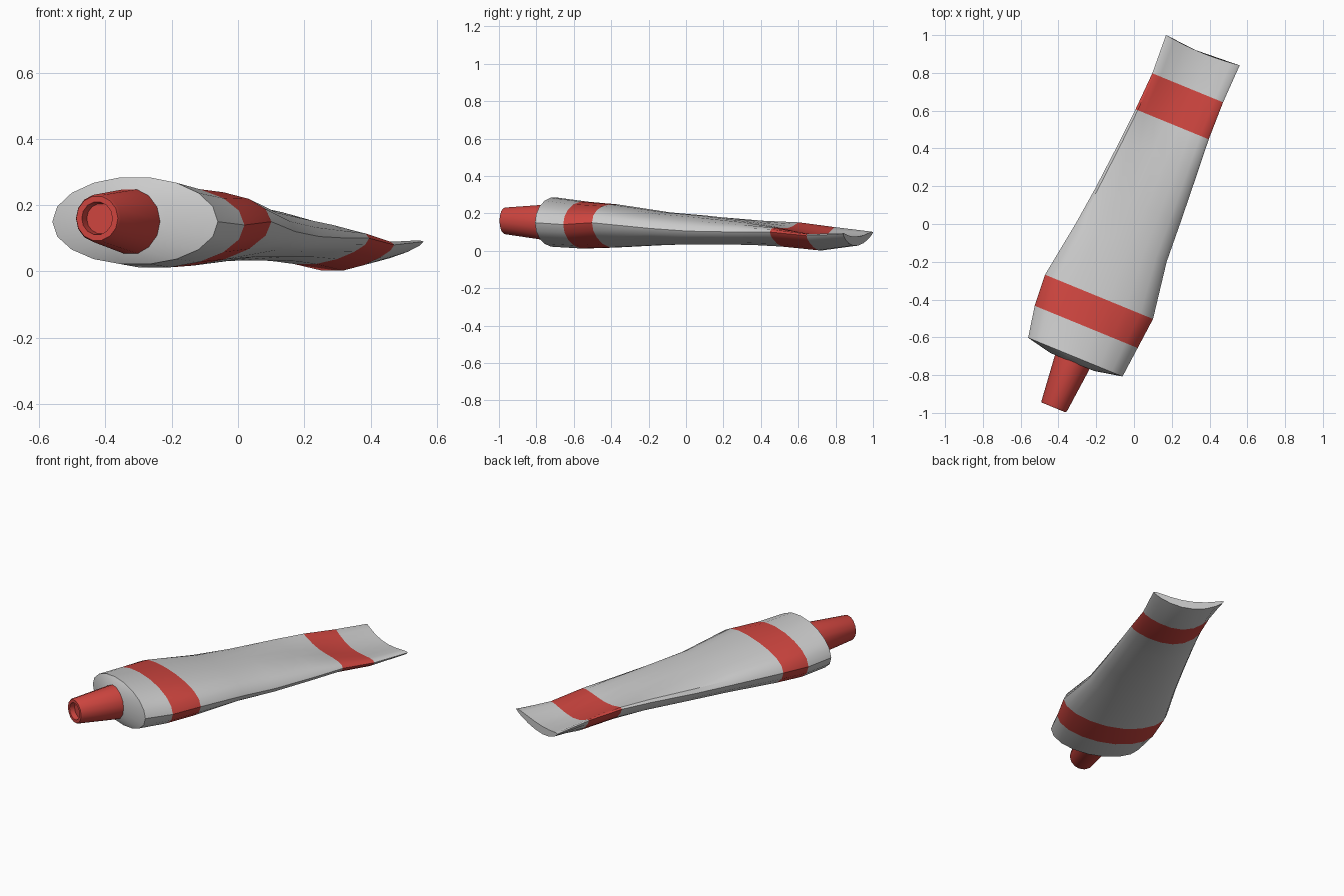
import bpy, bmesh
from math import sin, cos, pi, radians

if "Cube" in bpy.data.objects:
    bpy.data.objects.remove(bpy.data.objects["Cube"])

TURN = radians(-22.3)          # the tube lies diagonally on the ground
SIDES = 18

red = bpy.data.materials.new("red_paint")
red.diffuse_color = (0.62, 0.06, 0.05, 1)
red.use_nodes = True
red.node_tree.nodes["Principled BSDF"].inputs["Base Color"].default_value = red.diffuse_color
grey = bpy.data.materials.new("grey_tube")
grey.diffuse_color = (0.8, 0.8, 0.8, 1)
grey.use_nodes = True
grey.node_tree.nodes["Principled BSDF"].inputs["Base Color"].default_value = grey.diffuse_color


def loft(name, rings, mats, red_spans=()):
    """Skin a list of point rings, cap both ends, colour chosen spans."""
    bm = bmesh.new()
    loops = [[bm.verts.new(p) for p in ring] for ring in rings]
    n = len(loops[0])
    for s, (a, b) in enumerate(zip(loops, loops[1:])):
        for i in range(n):
            j = (i + 1) % n
            f = bm.faces.new((a[i], a[j], b[j], b[i]))
            f.material_index = 1 if s in red_spans else 0
    bm.faces.new(loops[0])
    bm.faces.new(loops[-1])
    bmesh.ops.recalc_face_normals(bm, faces=bm.faces)
    me = bpy.data.meshes.new(name)
    bm.to_mesh(me)
    bm.free()
    for m in mats:
        me.materials.append(m)
    ob = bpy.data.objects.new(name, me)
    bpy.context.collection.objects.link(ob)
    ob.rotation_euler.z = TURN
    bpy.ops.object.select_all(action='DESELECT')
    ob.select_set(True)
    bpy.context.view_layer.objects.active = ob
    bpy.ops.object.shade_smooth_by_angle(angle=radians(38))
    return ob


def section(y, left, right, mid, half, z_left, z_right, dip=0.0):
    """Oval cross-section whose edges may curl above or below its middle."""
    pts = []
    for i in range(SIDES):
        a = 2 * pi * i / SIDES
        t = cos(a)
        x = (left + right) / 2 + (right - left) / 2 * t
        edge = (z_left * (1 - t) + z_right * (1 + t)) / 2
        z = mid * (1 - t * t) + edge * t * t + half * sin(a)
        pts.append((x, y - dip * (1 - t * t), z))
    return pts


# Squeezed tube body, from shoulder to flattened end
body = [
    section(-0.80, -0.15, 0.10, 0.155, 0.09, 0.155, 0.155),
    section(-0.77, -0.290, 0.250, 0.153, 0.133, 0.15, 0.15),
    section(-0.60, -0.322, 0.267, 0.137, 0.127, 0.15, 0.14),
    section(-0.427, -0.334, 0.284, 0.132, 0.117, 0.16, 0.15),
    section(-0.12, -0.287, 0.236, 0.118, 0.088, 0.145, 0.12),
    section(0.10, -0.261, 0.225, 0.110, 0.078, 0.14, 0.105),
    section(0.38, -0.236, 0.208, 0.092, 0.062, 0.145, 0.10),
    section(0.565, -0.223, 0.196, 0.070, 0.050, 0.145, 0.10),
    section(0.775, -0.213, 0.192, 0.038, 0.038, 0.125, 0.08),
    section(0.99, -0.223, 0.199, 0.050, 0.024, 0.10, 0.09, 0.015),
]
loft("tube_body", body, (grey, red), red_spans=(2, 7))

# Tapered cap with a recessed tip
profile = [(-0.77, 0.102), (-1.05, 0.073), (-1.06, 0.068),
           (-1.06, 0.050), (-1.03, 0.046)]
cap = []
for y, r in profile:
    zc = 0.15 - 0.035 * (y + 0.77)
    cap.append([(-0.025 + r * cos(2 * pi * i / 14), y,
                 zc + r * sin(2 * pi * i / 14)) for i in range(14)])
loft("nozzle_cap", cap, (red,))
